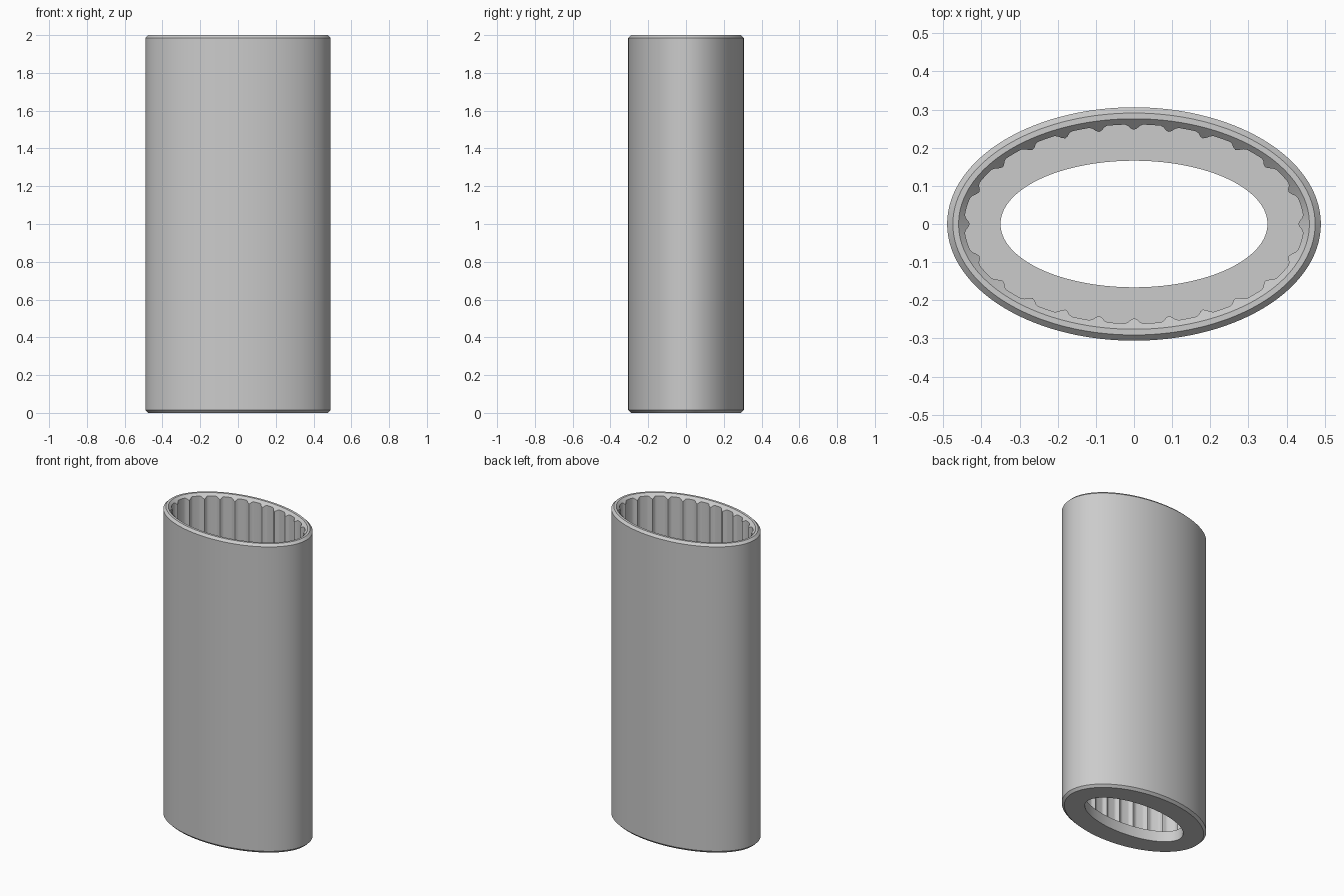
import bpy, bmesh
from math import sin, cos, pi, hypot

# Remove the default cube
cube = bpy.data.objects.get("Cube")
if cube:
    bpy.data.objects.remove(cube, do_unlink=True)

# Main dimensions
HALF_X, HALF_Y, HEIGHT = 0.49, 0.306, 2.0
CHAMFER, WALL, FLOOR, FLOOR_WIDTH = 0.015, 0.045, 0.07, 0.14
RIBS, STEPS = 24, 12
RIB_HEIGHT, RIB_HALF = 0.014, 0.25   # half width as a share of the rib spacing

# Plain grey material
grey = bpy.data.materials.new("Grey")
grey.use_nodes = True
colour = (0.6, 0.6, 0.6, 1)
grey.diffuse_color = colour
grey.node_tree.nodes["Principled BSDF"].inputs["Base Color"].default_value = colour


def even_angles(a, b, count):
    """Ellipse angles that are evenly spaced along its edge."""
    fine = 7200
    lengths = [0]
    for i in range(fine):
        t = 2 * pi * (i + 0.5) / fine
        lengths.append(lengths[-1] + hypot(a * sin(t), b * cos(t)) * 2 * pi / fine)
    angles, i = [], 0
    for k in range(count):
        while lengths[i] < lengths[-1] * k / count:
            i += 1
        angles.append(2 * pi * i / fine)
    return angles


def rib_bump(k):
    """Rounded rib height at sample k, zero between the ribs."""
    u = (k % STEPS) / STEPS
    u = min(u, 1 - u) / RIB_HALF
    return RIB_HEIGHT * 0.5 * (1 + cos(pi * u)) if u < 1 else 0


def section(k):
    """Wall cross-section as (inset from the outer edge, height)."""
    inner = WALL + rib_bump(k)
    return [
        (CHAMFER, 0), (0, CHAMFER),                        # bottom edge
        (0, HEIGHT - CHAMFER), (CHAMFER, HEIGHT),          # outer wall
        (2 * CHAMFER, HEIGHT),                             # flat rim
        (inner, HEIGHT - (inner - 2 * CHAMFER)),           # inner rim slope
        (inner, FLOOR),                                    # ribbed inner wall
        (FLOOR_WIDTH, FLOOR), (FLOOR_WIDTH, 0),            # floor ledge and hole
    ]


# Sweep the section around the ellipse
bm = bmesh.new()
columns = []
for k, t in enumerate(even_angles(HALF_X - WALL, HALF_Y - WALL, RIBS * STEPS)):
    columns.append([bm.verts.new(((HALF_X - d) * cos(t), (HALF_Y - d) * sin(t), z))
                    for d, z in section(k)])
for k, here in enumerate(columns):
    after = columns[(k + 1) % len(columns)]
    for j in range(len(here)):
        n = (j + 1) % len(here)
        bm.faces.new((here[j], after[j], after[n], here[n]))
bmesh.ops.recalc_face_normals(bm, faces=bm.faces)

mesh = bpy.data.meshes.new("ribbed_oval_sleeve")
bm.to_mesh(mesh)
bm.free()
mesh.materials.append(grey)
sleeve = bpy.data.objects.new("ribbed_oval_sleeve", mesh)
bpy.context.collection.objects.link(sleeve)

# Smooth walls with crisp rims
bpy.ops.object.select_all(action="DESELECT")
sleeve.select_set(True)
bpy.context.view_layer.objects.active = sleeve
bpy.ops.object.shade_smooth_by_angle(angle=pi / 6)
